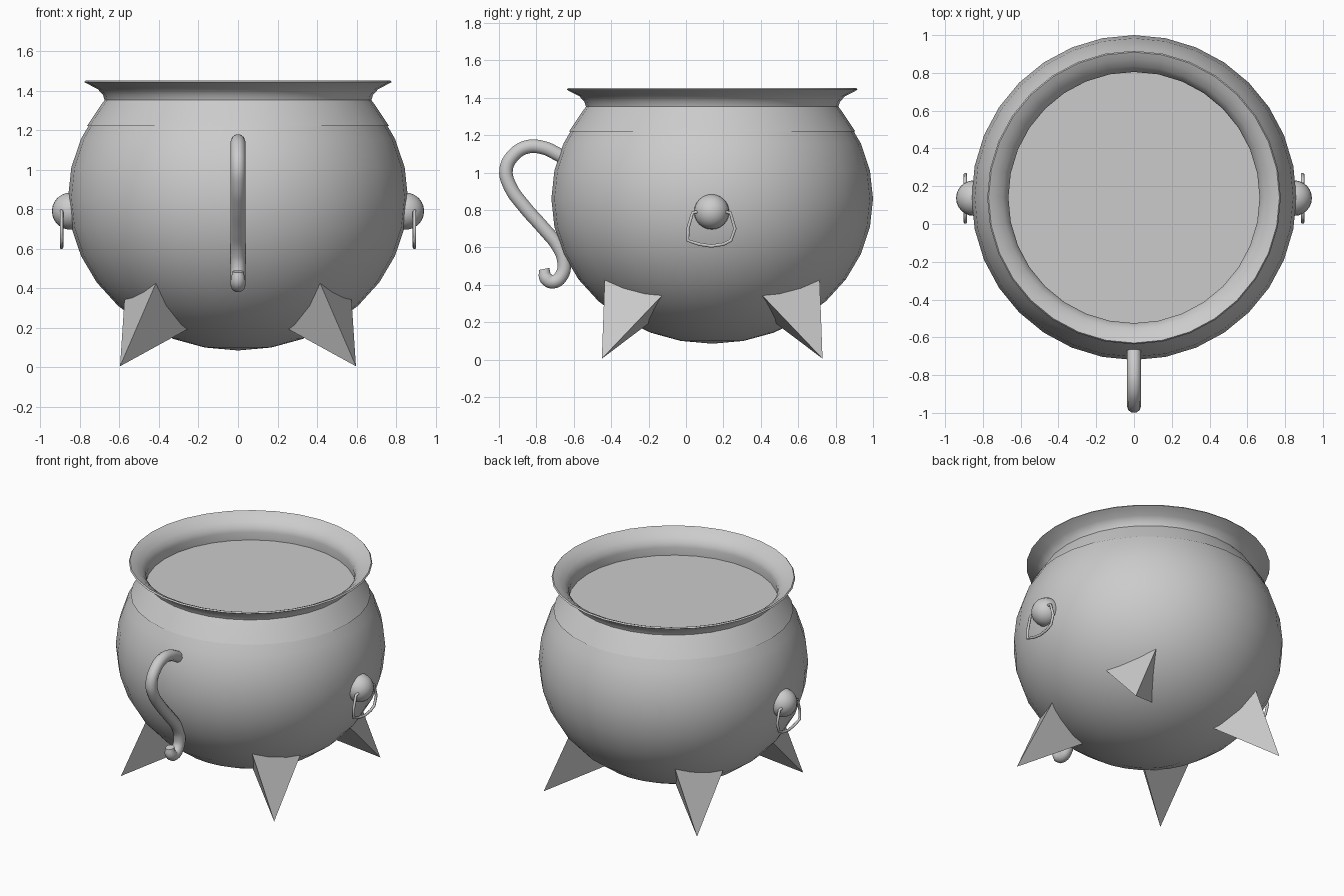
import bpy, bmesh, math

if "Cube" in bpy.data.objects:
    bpy.data.objects.remove(bpy.data.objects["Cube"])

CY = 0.14                     # pot axis in y
R, H, CZ = 0.86, 0.775, 0.86  # belly radius, half height, centre height
SEG = 32


def make_object(name, bm, smooth=True):
    bmesh.ops.recalc_face_normals(bm, faces=bm.faces)
    me = bpy.data.meshes.new(name)
    bm.to_mesh(me)
    bm.free()
    ob = bpy.data.objects.new(name, me)
    bpy.context.collection.objects.link(ob)
    if smooth:
        bpy.ops.object.select_all(action='DESELECT')
        ob.select_set(True)
        bpy.context.view_layer.objects.active = ob
        bpy.ops.object.shade_smooth_by_angle(angle=math.radians(35))
    return ob


def lathe(name, profile):
    bm = bmesh.new()
    vs = [bm.verts.new((r, CY, z)) for r, z in profile]
    es = [bm.edges.new(p) for p in zip(vs, vs[1:])]
    bmesh.ops.spin(bm, geom=vs + es, cent=(0, CY, 0), axis=(0, 0, 1),
                   angle=math.tau, steps=SEG, use_duplicate=False)
    bmesh.ops.remove_doubles(bm, verts=bm.verts, dist=1e-4)
    return make_object(name, bm)


def tube(name, points, radius, kind='BEZIER'):
    cu = bpy.data.curves.new(name, 'CURVE')
    cu.dimensions = '3D'
    cu.bevel_depth = radius
    cu.bevel_resolution = 3
    cu.resolution_u = 5
    cu.use_fill_caps = True
    sp = cu.splines.new(kind)
    if kind == 'BEZIER':
        sp.bezier_points.add(len(points) - 1)
        for bp, p in zip(sp.bezier_points, points):
            bp.co = p
            bp.handle_left_type = bp.handle_right_type = 'AUTO'
    else:
        sp.points.add(len(points) - 1)
        for sp_pt, p in zip(sp.points, points):
            sp_pt.co = (*p, 1)
    ob = bpy.data.objects.new(name, cu)
    bpy.context.collection.objects.link(ob)
    return ob


# Round belly, flared rim and the inner lip
belly = [(R * math.sin(math.pi * i / 16), CZ - H * math.cos(math.pi * i / 16))
         for i in range(12)]
rim = [(0.765, 1.22), (0.695, 1.325), (0.675, 1.352), (0.683, 1.378), (0.71, 1.408),
       (0.765, 1.436), (0.777, 1.443), (0.77, 1.452), (0.735, 1.436),
       (0.695, 1.405), (0.672, 1.375), (0.665, 1.345), (0.668, 1.28)]
lathe("cauldron_body", belly + rim)

# Flat liquid surface
bm = bmesh.new()
bmesh.ops.create_circle(bm, cap_ends=True, segments=SEG, radius=0.67)
bmesh.ops.translate(bm, verts=bm.verts, vec=(0, CY, 1.29))
make_object("liquid_surface", bm, smooth=False)

# Curled handle at the front
handle = [(-0.64, 1.07), (-0.69, 1.10), (-0.76, 1.132), (-0.85, 1.137), (-0.925, 1.09),
          (-0.962, 1.015), (-0.94, 0.925), (-0.866, 0.82), (-0.76, 0.70),
          (-0.68, 0.60), (-0.652, 0.52), (-0.665, 0.45), (-0.71, 0.416),
          (-0.748, 0.435), (-0.758, 0.485)]
h = tube("front_handle", [(0, y, z) for y, z in handle], 0.038)
h.data.splines[0].bezier_points[-1].radius = 0.75

# Side knobs with hanging rings
ring = [(0.06, 0.79), (0.035, 0.785), (0.01, 0.70), (0.01, 0.637), (0.07, 0.617),
        (0.135, 0.607), (0.20, 0.617), (0.24, 0.637), (0.262, 0.70),
        (0.237, 0.785), (0.21, 0.79)]
for side, s in (("left", -1), ("right", 1)):
    bm = bmesh.new()
    bmesh.ops.create_uvsphere(bm, u_segments=24, v_segments=12, radius=0.094)
    bmesh.ops.translate(bm, verts=bm.verts, vec=(s * 0.848, CY - 0.003, 0.79))
    make_object(side + "_knob", bm)
    tube(side + "_ring", [(s * 0.893, y, z) for y, z in ring], 0.009, 'POLY')

# Four pyramid legs, mirrored around the pot axis
tip = (0.597, 0.59, 0.005)
corners = [(0.575, 0.275, 0.335), (0.42, 0.575, 0.415), (0.26, 0.345, 0.19)]
for fb, sy in (("front", -1), ("back", 1)):
    for side, sx in (("left", -1), ("right", 1)):
        bm = bmesh.new()
        pts = [tip] + [tuple(t + (c - t) * 1.12 for t, c in zip(tip, k)) for k in corners]
        t, a, b, c = [bm.verts.new((sx * x, CY + sy * y, z)) for x, y, z in pts]
        for f in ((t, a, b), (t, b, c), (t, c, a), (a, b, c)):
            bm.faces.new(f)
        make_object(f"{fb}_{side}_leg", bm, smooth=False)
